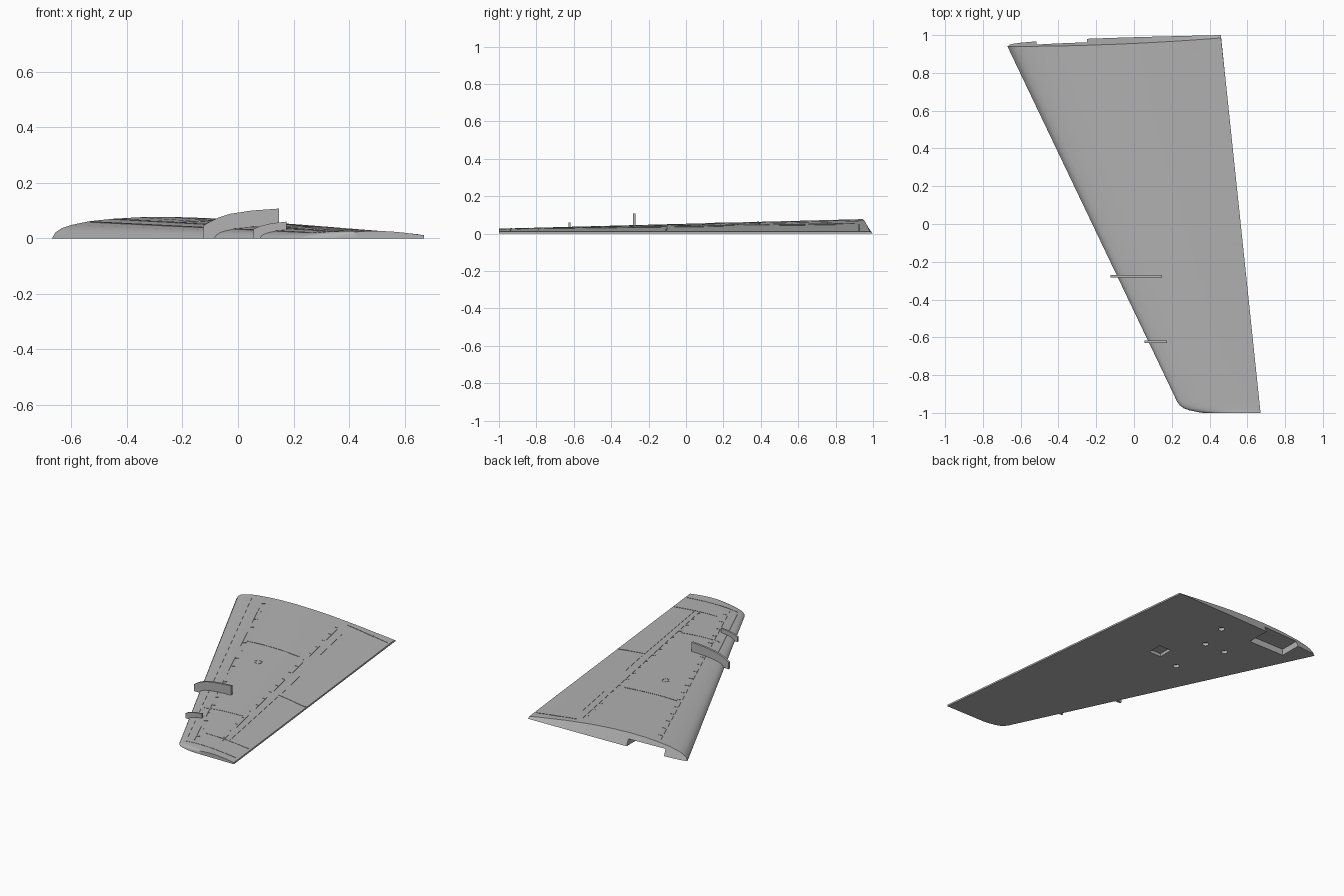
import bpy, bmesh, math
from mathutils import Vector

if "Cube" in bpy.data.objects:
    bpy.data.objects.remove(bpy.data.objects["Cube"])

grey = bpy.data.materials.new("light_grey")
grey.diffuse_color = (0.45, 0.45, 0.45, 1)
grey.use_nodes = True
grey.node_tree.nodes["Principled BSDF"].inputs["Base Color"].default_value = grey.diffuse_color


def lerp_table(table, v):
    for (a, fa), (b, fb) in zip(table, table[1:]):
        if v <= b:
            return fa + (fb - fa) * max(0, (v - a) / (b - a))
    return table[-1][1]


# Wing shape: leading edge, trailing edge, airfoil height
LEAD = [(-1, .37), (-.997, .345), (-.987, .295), (-.975, .262), (-.96, .242), (-.94, .228), (.94, -.67)]
FOIL = [(0, 0), (.01, .27), (.03, .48), (.06, .63), (.12, .81), (.2, .92), (.28, .975), (.37, .985),
        (.5, .90), (.6, .79), (.68, .66), (.78, .48), (.86, .31), (.93, .16), (1, 0)]


def lead(y):
    return lerp_table(LEAD, y)


def trail(y):
    return .565 - .105 * y


def foil_z(t, y):
    return (.0495 + .0267 * y) * lerp_table(FOIL, t) + .011 * t


def surface(x, y):
    t = min(1, max(0, (x - lead(y)) / (trail(y) - lead(y))))
    return foil_z(t, y)


def make_object(name, bm, smooth=False):
    bmesh.ops.recalc_face_normals(bm, faces=bm.faces[:])
    mesh = bpy.data.meshes.new(name)
    bm.to_mesh(mesh)
    bm.free()
    mesh.materials.append(grey)
    ob = bpy.data.objects.new(name, mesh)
    bpy.context.collection.objects.link(ob)
    return ob


def prism(bm, points, offset):
    """Extrude a closed outline along an offset vector."""
    face = bm.faces.new([bm.verts.new(p) for p in points])
    out = bmesh.ops.extrude_face_region(bm, geom=[face])
    bmesh.ops.translate(bm, vec=offset, verts=[v for v in out["geom"] if isinstance(v, bmesh.types.BMVert)])


# Wing skin: lofted sections with a slanted root face
bm = bmesh.new()
spans = [-1, -.997, -.987, -.975, -.96, -.94] + [-.94 + 1.88 * i / 10 for i in range(1, 10)] + [.94]
top, bottom = [], []
for y in spans:
    row_t, row_b = [], []
    for t, _ in FOIL:
        is_root = y == .94
        x_end = .46 if is_root else trail(y)
        x = lead(y) + t * (x_end - lead(y))
        yt = .94 + .045 * t * t if is_root else y
        yb = .94 + .06 * t ** .4 if is_root else y
        vt = bm.verts.new((x, yt, foil_z(t, y)))
        row_t.append(vt)
        row_b.append(vt if t == 0 else bm.verts.new((x, yb, 0)))
    top.append(row_t)
    bottom.append(row_b)


def skin(a, b, c, d):
    loop = list(dict.fromkeys((a, b, c, d)))
    bm.faces.new(loop)


n = len(FOIL)
for j in range(len(spans) - 1):
    for i in range(n - 1):
        skin(top[j][i], top[j][i + 1], top[j + 1][i + 1], top[j + 1][i])
        skin(bottom[j][i], bottom[j + 1][i], bottom[j + 1][i + 1], bottom[j][i + 1])
    skin(top[j][-1], bottom[j][-1], bottom[j + 1][-1], top[j + 1][-1])
for j in (0, -1):
    for i in range(n - 1):
        skin(top[j][i], top[j][i + 1], bottom[j][i + 1], bottom[j][i])
wing = make_object("wing_panel", bm)

# Recesses in the underside: root notch, square bay, round sockets
bm = bmesh.new()


def box_cut(x0, x1, y0, y1, depth):
    prism(bm, [(x0, y0, -.02), (x1, y0, -.02), (x1, y1, -.02), (x0, y1, -.02)], (0, 0, .02 + depth))


box_cut(-.515, -.25, .82, 1.1, .042)
box_cut(.055, .145, .32, .42, .02)
for cx, cy in ((-.017, .823), (-.06, .617), (-.212, .618), (-.095, .293)):
    ring = [(cx + .02 * math.cos(a * math.tau / 16), cy + .02 * math.sin(a * math.tau / 16), -.02) for a in range(16)]
    prism(bm, ring, (0, 0, .04))
cutter = make_object("recess_cutter", bm)
cutter.hide_render = True
cut = wing.modifiers.new("recesses", "BOOLEAN")
cut.object = cutter
cut.solver = "EXACT"
bpy.context.view_layer.objects.active = wing
wing.select_set(True)
bpy.ops.object.modifier_apply(modifier=cut.name)
bpy.data.objects.remove(cutter)
bpy.ops.object.shade_smooth_by_angle(angle=math.radians(30))


# Wing fences wrapping the leading edge
def fence(name, y, width, outline):
    fb = bmesh.new()
    prism(fb, [(x, y - width / 2, z) for x, z in outline], (0, width, 0))
    make_object(name, fb)


fence("large_fence", -.277, .014,
      [(-.125, 0), (-.125, .045), (-.105, .058), (-.075, .073), (-.03, .088), (.05, .1), (.147, .107),
       (.147, .03), (-.03, .012), (-.08, 0)])
fence("small_fence", -.623, .012,
      [(.055, 0), (.055, .033), (.08, .044), (.12, .054), (.175, .06), (.175, .02), (.11, .01), (.085, 0)])

# Raised seams following the upper skin
seams = bmesh.new()


def seam(x0, y0, x1, y1, width=.004, height=.002):
    a, b = Vector((x0, y0)), Vector((x1, y1))
    side = (b - a).normalized().orthogonal() * width / 2
    steps = max(1, round((b - a).length / .06))
    rings = []
    for k in range(steps + 1):
        p = a.lerp(b, k / steps)
        ring = []
        for s, lift in ((-1, -.004), (-1, height), (1, height), (1, -.004)):
            q = p + side * s
            ring.append(seams.verts.new((q.x, q.y, surface(q.x, q.y) + lift)))
        rings.append(ring)
    for r, q in zip(rings, rings[1:]):
        for k in range(4):
            seams.faces.new((r[k], r[(k + 1) % 4], q[(k + 1) % 4], q[k]))
    seams.faces.new(rings[0])
    seams.faces.new(rings[-1])


LINES = [
    (-.53, .9, .255, -.9),     # nose seam
    (-.446, .9, .31, -.9),     # front spar
    (.13, .9, .458, -.82),     # hinge line
    (.2, .8, .255, .5),        # inner flap hinge
    (.32, .2, .369, -.06),     # flap hinge
    (.375, -.11, .484, -.77),  # aileron hinge
    (-.2, .38, .17, .395),     # mid rib
    (.1, -.5, .36, -.47),      # outer rib
    (.37, -.1, .57, -.105),    # aileron inner edge
    (.32, -.79, .64, -.79),    # aileron outer edge
    (.27, -.93, .65, -.94),    # tip rib
    (.16, .925, .45, .925),    # flap inner edge
]
for line in LINES:
    seam(*line)
# Fastener ticks along the two spars
for k in range(18):
    f = (k + .5) / 18
    x, y = -.446 + .756 * f, .9 - 1.8 * f
    seam(x, y, x + .025, y + .008, .005)
    x, y = .13 + .328 * f, .9 - 1.72 * f
    seam(x - .022, y, x, y + .003, .005)
# Fuel cap ring
for k in range(8):
    p, q = (k * math.tau / 8, (k + 1) * math.tau / 8)
    seam(.026 + .022 * math.cos(p), .177 + .022 * math.sin(p), .026 + .022 * math.cos(q), .177 + .022 * math.sin(q))
make_object("skin_seams", seams)

# Hinge brackets
bm = bmesh.new()
for x0, x1, y in ((.28, .345, .925), (.1, .175, .39), (.5, .565, -.105)):
    prism(bm, [(x0, y - .004, surface(x0, y) - .004), (x0, y - .004, surface(x0, y) + .003),
               (x1, y - .004, surface(x1, y) + .003), (x1, y - .004, surface(x1, y) - .004)], (0, .008, 0))
make_object("hinge_brackets", bm)
